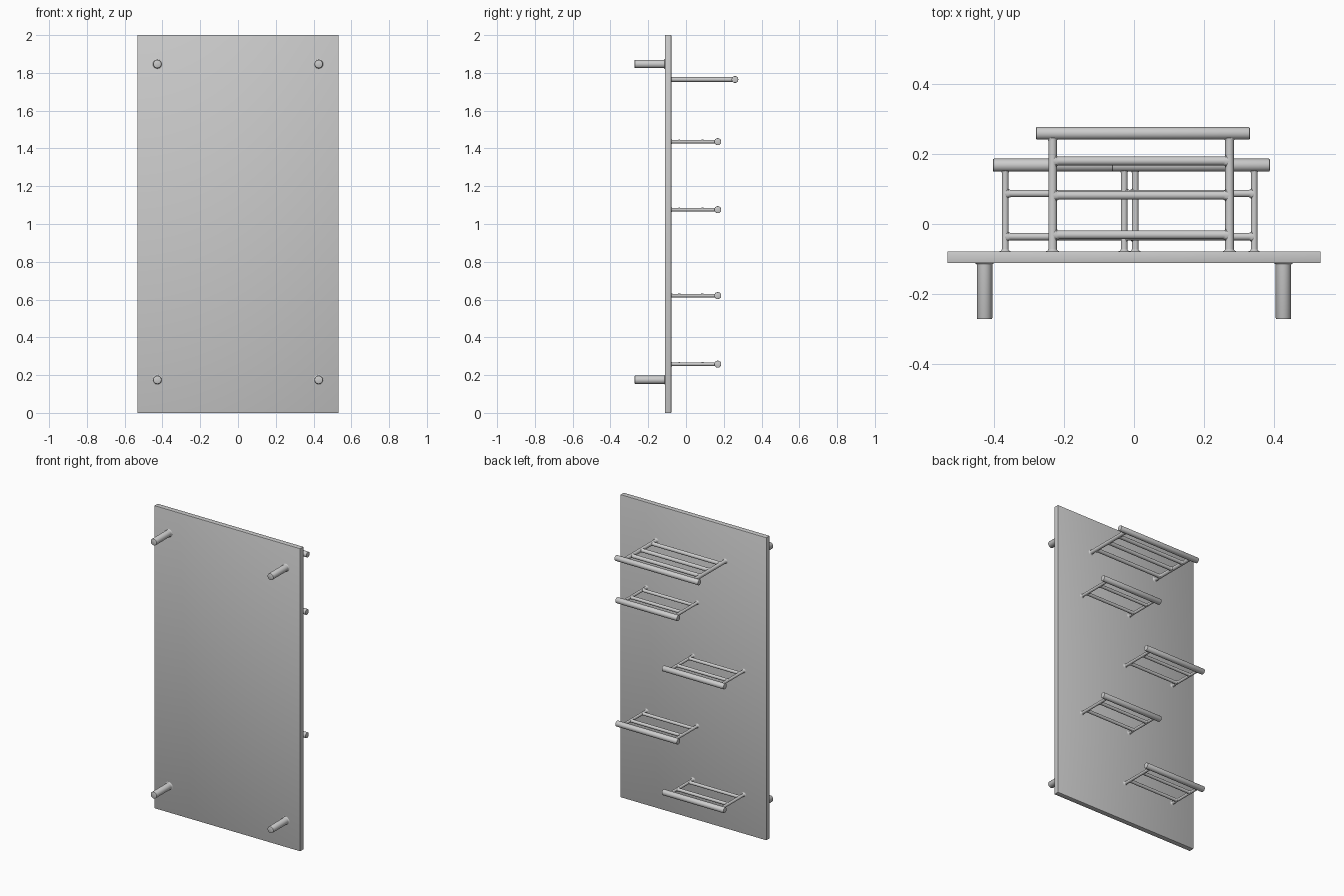
import bpy, bmesh, math
from mathutils import Vector

if "Cube" in bpy.data.objects:
    bpy.data.objects.remove(bpy.data.objects["Cube"])

Y_FRONT, Y_BACK = -0.112, -0.078   # faces of the panel


def finish(bm, name):
    bmesh.ops.recalc_face_normals(bm, faces=bm.faces)
    mesh = bpy.data.meshes.new(name)
    bm.to_mesh(mesh)
    bm.free()
    obj = bpy.data.objects.new(name, mesh)
    bpy.context.collection.objects.link(obj)
    bpy.ops.object.select_all(action='DESELECT')
    obj.select_set(True)
    bpy.context.view_layer.objects.active = obj
    bpy.ops.object.shade_smooth_by_angle(angle=math.radians(35))
    return obj


def lathe(bm, start, end, profile, n=32):
    """Round rod; profile rows are (distance, half width, half height)."""
    start, end = Vector(start), Vector(end)
    axis = (end - start).normalized()
    up = Vector((0, 0, 1))
    side = axis.cross(up)
    rings = []
    for d, w, h in profile:
        rings.append([bm.verts.new(start + axis * d
                      + side * (w * math.cos(2 * math.pi * i / n))
                      + up * (h * math.sin(2 * math.pi * i / n))) for i in range(n)])
    for a, b in zip(rings, rings[1:]):
        for i in range(n):
            bm.faces.new((a[i], a[(i + 1) % n], b[(i + 1) % n], b[i]))
    bm.faces.new(rings[0])
    bm.faces.new(rings[-1])


def fillet(r, f, inset, flat):
    """Concave flare from a joint at distance inset down to radius r."""
    rows = [(0, r + f, r if flat else r + f)]
    for k in range(6):
        t = k / 5 * math.pi / 2
        w = r + f * (1 - math.sin(t))
        rows.append((inset + f * (1 - math.cos(t)), w, r if flat else w))
    return rows


def bar(bm, start, end, r, e=0.003):
    """Plain rod with softened ends."""
    L = (Vector(end) - Vector(start)).length
    lathe(bm, start, end, [(0, r - e, r - e), (e * .3, r - e * .3, r - e * .3), (e, r, r),
                           (L - e, r, r), (L - e * .3, r - e * .3, r - e * .3), (L, r - e, r - e)])


def rack(name, cx, z, half, arms, y_bar, bar_r, arm_r, slat_ys, slat_r):
    f = 0.007
    bm = bmesh.new()
    # front rail
    bar(bm, (cx - half, y_bar, z), (cx + half, y_bar, z), bar_r)
    # arms flared at the panel and at the rail
    L = y_bar - Y_BACK + 0.003
    for dx in arms:
        tail = [(L - d, w, h) for d, w, h in reversed(fillet(arm_r, f, bar_r * .85, True))]
        lathe(bm, (cx + dx, Y_BACK - 0.003, z), (cx + dx, y_bar, z),
              fillet(arm_r, f, 0.003, False) + tail)
    # slats flared where they meet the arms
    L = arms[1] - arms[0]
    for y in slat_ys:
        head = fillet(slat_r, f, arm_r * .9, True)
        head[0] = (0, slat_r, slat_r)
        tail = [(L - d, w, h) for d, w, h in reversed(head)]
        lathe(bm, (cx + arms[0], y, z), (cx + arms[1], y, z), head + tail)
    return finish(bm, name)


# back panel
bm = bmesh.new()
bmesh.ops.create_cube(bm, size=1)
for v in bm.verts:
    v.co = (v.co.x * 1.066, v.co.y * (Y_BACK - Y_FRONT) + (Y_FRONT + Y_BACK) / 2, v.co.z * 2 + 1)
bmesh.ops.bevel(bm, geom=bm.edges[:], offset=0.002, segments=2, profile=0.5, affect='EDGES')
finish(bm, "back_panel")

# wall pegs
for level, z in (("lower", 0.175), ("upper", 1.847)):
    for hand, x in (("left", -0.427), ("right", 0.427)):
        bm = bmesh.new()
        r, L = 0.022, 0.163
        prof = fillet(r, 0.006, 0.003, False)
        prof += [(L - 0.003, r, r), (L - 0.001, r - 0.001, r - 0.001), (L, r - 0.003, r - 0.003)]
        lathe(bm, (x, Y_FRONT + 0.003, z), (x, Y_FRONT + 0.003 - L, z), prof)
        finish(bm, f"{level}_{hand}_peg")

# large top rack
rack("top_rack", 0.0255, 1.765, 0.3055, (-0.258, 0.2475), 0.259, 0.018, 0.0125,
     (-0.031, 0.082, 0.18), 0.0125)

# small racks, staggered right and left
for i, (cx, z) in enumerate(((0.1625, 1.436), (-0.1775, 1.076), (0.1625, 0.621), (-0.1775, 0.258))):
    rack(f"small_rack_{i + 1}", cx, z, 0.2255, (-0.1905, 0.181), 0.168, 0.0185, 0.0095,
         (-0.036, 0.087), 0.0105)
